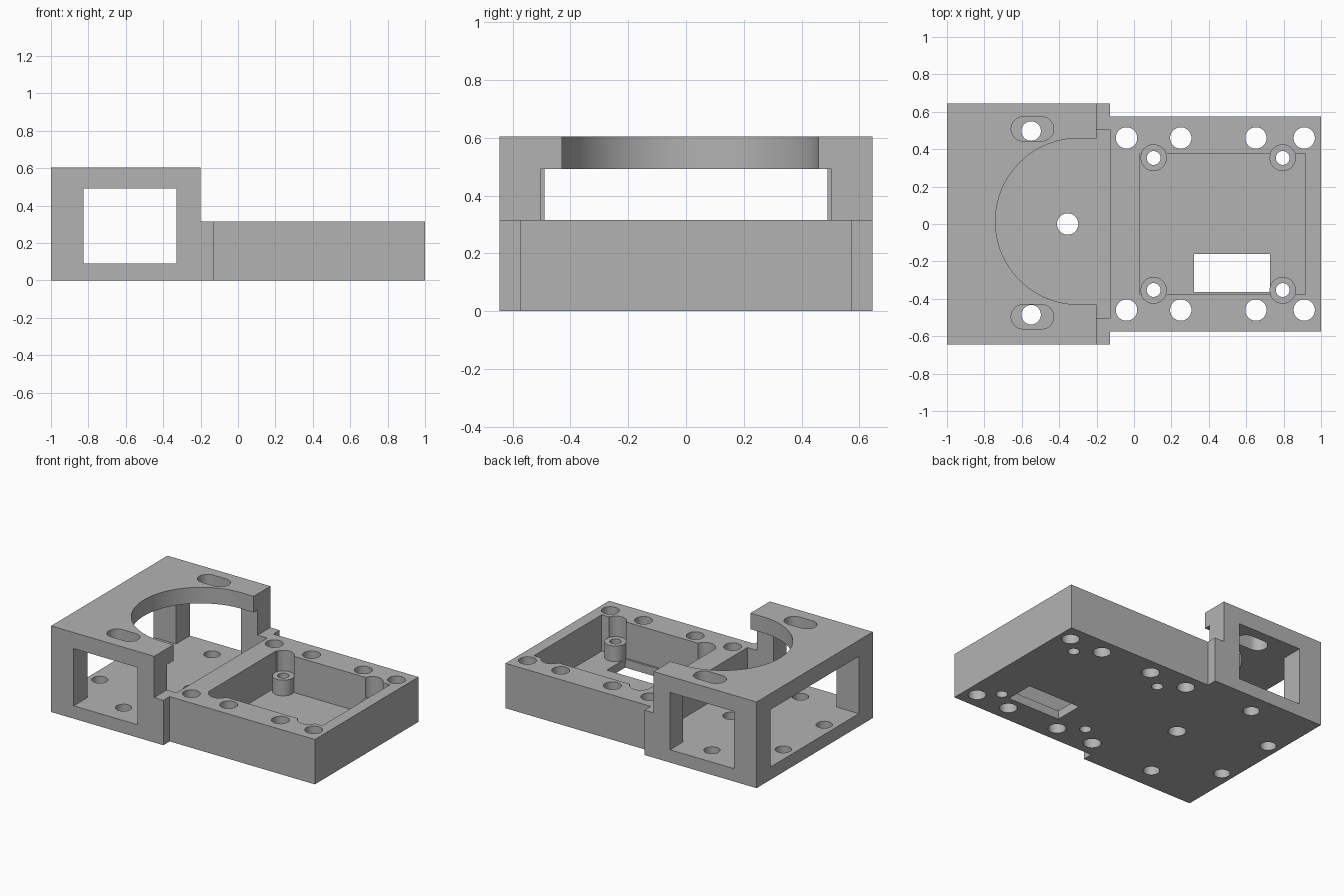
import bpy
import bmesh
import math

if "Cube" in bpy.data.objects:
    bpy.data.objects.remove(bpy.data.objects["Cube"], do_unlink=True)

grey = bpy.data.materials.new("plain_grey")
grey.use_nodes = True
colour = (0.45, 0.45, 0.45, 1)
grey.diffuse_color = colour
grey.node_tree.nodes["Principled BSDF"].inputs["Base Color"].default_value = colour


def prism(name, outline, z0, z1):
    """Extrude a plan outline between two heights."""
    bm = bmesh.new()
    base = bm.faces.new([bm.verts.new((x, y, z0)) for x, y in outline])
    top = bmesh.ops.extrude_face_region(bm, geom=[base])["geom"]
    for v in top:
        if isinstance(v, bmesh.types.BMVert):
            v.co.z = z1
    bmesh.ops.recalc_face_normals(bm, faces=bm.faces)
    mesh = bpy.data.meshes.new(name)
    bm.to_mesh(mesh)
    bm.free()
    mesh.materials.append(grey)
    ob = bpy.data.objects.new(name, mesh)
    bpy.context.collection.objects.link(ob)
    return ob


def rect(x0, x1, y0, y1):
    return [(x0, y0), (x1, y0), (x1, y1), (x0, y1)]


def rounded(x, y, r, half=0.0, n=32):
    """Circle outline, or a slot along x when half is above zero."""
    pts = []
    for side in (1, -1):
        for i in range(n + (half > 0)):
            a = math.pi * (i / n - 0.5) + (math.pi if side < 0 else 0)
            pts.append((x + side * half + r * math.cos(a), y + r * math.sin(a)))
    return pts


helpers = []


def combine(outline, z0, z1, operation="DIFFERENCE"):
    tool = prism("helper", outline, z0, z1)
    tool.hide_render = True
    helpers.append(tool)
    mod = body.modifiers.new("shape", "BOOLEAN")
    mod.operation = operation
    mod.solver = "EXACT"
    mod.object = tool


W, D = 0.645, 0.575          # half widths of tall block and deck
LOW, HIGH = 0.315, 0.605     # deck and tall block heights
BELOW, ABOVE = -0.1, 0.7

body = prism("mount_body", rect(-1, 1, -W, W), 0, HIGH)

# Step down to the deck, and narrow its sides
combine(rect(-0.2, 1.1, -1, 1), LOW, ABOVE)
for s in (1, -1):
    combine(rect(-0.128, 1.1, *sorted((s * D, s))), BELOW, ABOVE)

# Hollow of the tall block, with end and side windows
combine(rect(-0.825, -0.125, -0.503, 0.503), 0.09, 0.492)
combine(rect(-1.1, -0.7, -0.49, 0.49), 0.09, 0.492)
combine(rect(-0.825, -0.328, -1, 1), 0.09, 0.492)

# Round opening in the roof, running out to the open edge
bore_y, bore_r = 0.014, 0.444
arc = [(x, y) for x, y in rounded(-0.297, bore_y, bore_r, n=64) if x < -0.298]
combine([(0, bore_y - bore_r), (0, bore_y + bore_r),
         (-0.297, bore_y + bore_r)] + arc + [(-0.297, bore_y - bore_r)], 0.4, ABOVE)

# Roof slots and floor holes of the tall block
for s in (1, -1):
    combine(rounded(-0.543, 0.006 + s * 0.502, 0.065, 0.049), 0.4, ABOVE)
    combine(rounded(-0.55, 0.006 + s * 0.491, 0.052), BELOW, 0.2)
    combine(rounded(-0.915, s * 0.227, 0.052), BELOW, 0.2)
combine(rounded(-0.355, 0, 0.057), BELOW, 0.2)

# Deck pocket and its floor opening
combine(rect(0.032, 0.918, -0.376, 0.376), 0.06, ABOVE)
combine(rect(0.32, 0.727, -0.363, -0.16), BELOW, 0.2)

# Drilled posts in the pocket corners, with round relief above
for x in (0.105, 0.795):
    for s in (1, -1):
        y = s * 0.353
        combine(rounded(x, y, 0.07), 0.03, 0.2, "UNION")
        combine(rounded(x, y, 0.0705), 0.17, ABOVE)
        combine(rounded(x, y, 0.037), BELOW, ABOVE)

# Screw holes along both deck edges
for x in (-0.04, 0.25, 0.652, 0.91):
    for s in (1, -1):
        combine(rounded(x, s * 0.46, 0.057), BELOW, ABOVE)

# Bake the cuts and drop the helpers
bpy.context.view_layer.update()
graph = bpy.context.evaluated_depsgraph_get()
result = bpy.data.meshes.new_from_object(body.evaluated_get(graph))
body.modifiers.clear()
body.data = result
result.materials.clear()
result.materials.append(grey)
for p in result.polygons:
    p.material_index = 0
for tool in helpers:
    bpy.data.objects.remove(tool, do_unlink=True)

bpy.ops.object.select_all(action="DESELECT")
body.select_set(True)
bpy.context.view_layer.objects.active = body
bpy.ops.object.shade_smooth_by_angle(angle=math.radians(30))
